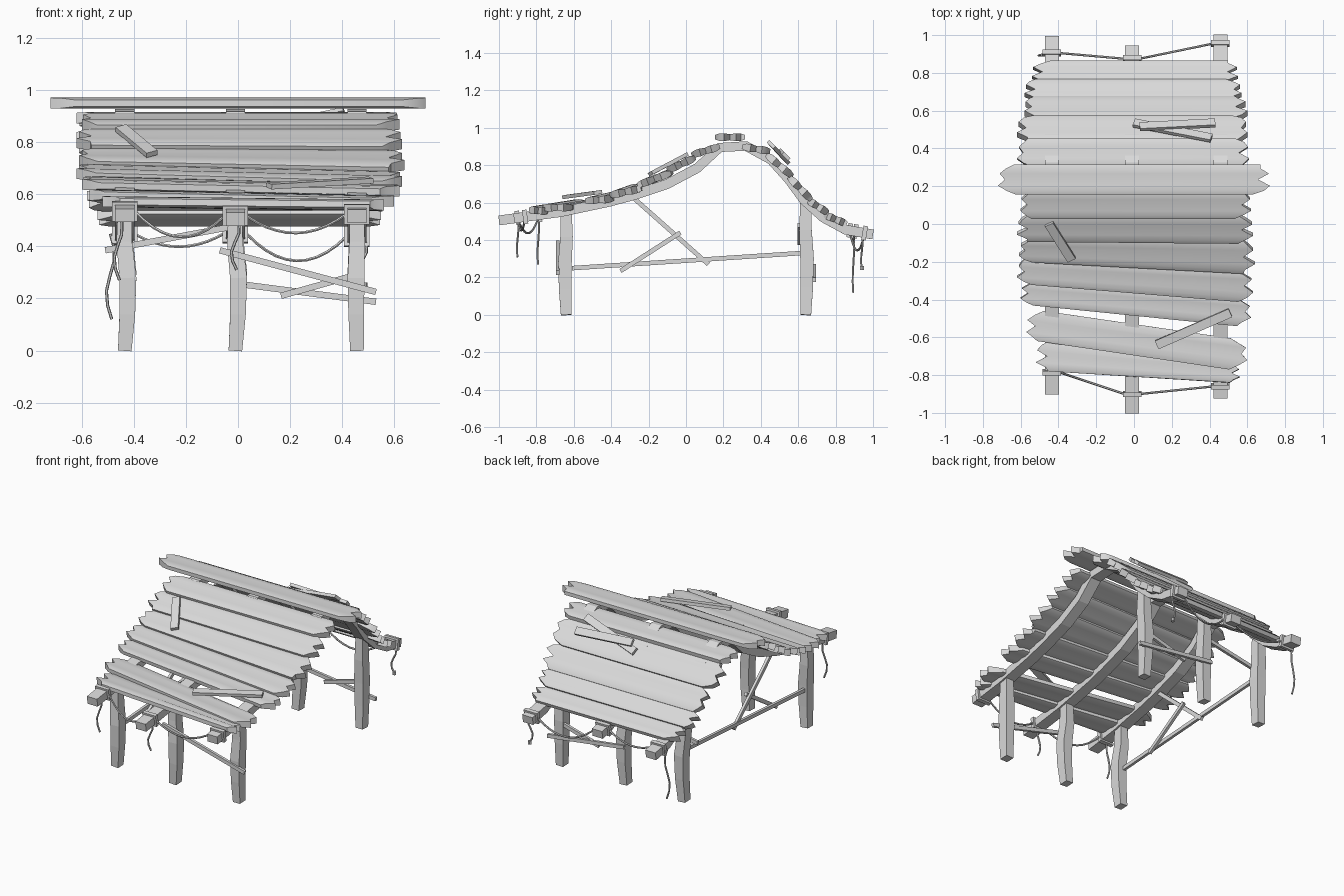
import bpy, math, random
from mathutils import Vector

random.seed(4)
old = bpy.data.objects.get("Cube")
if old:
    bpy.data.objects.remove(old, do_unlink=True)

grey = bpy.data.materials.new("weathered_grey")
grey.use_nodes = True
grey.diffuse_color = (0.7, 0.7, 0.7, 1)
grey.node_tree.nodes["Principled BSDF"].inputs["Base Color"].default_value = (0.7, 0.7, 0.7, 1)

X, Y, Z = Vector((1, 0, 0)), Vector((0, 1, 0)), Vector((0, 0, 1))
smooth = []


def make(name, verts, faces):
    mesh = bpy.data.meshes.new(name)
    mesh.from_pydata(verts, [], faces)
    mesh.materials.append(grey)
    ob = bpy.data.objects.new(name, mesh)
    bpy.context.collection.objects.link(ob)
    return ob


def sweep(name, pts, a, b, ref=Z, sides=4, scale=None):
    """Sweep a rectangle (or round section) of half sizes a, b along pts."""
    pts = [Vector(p) for p in pts]
    verts, faces = [], []
    if sides == 4:
        section = [(1, 1), (-1, 1), (-1, -1), (1, -1)]
    else:
        section = [(math.cos(math.tau * k / sides), math.sin(math.tau * k / sides)) for k in range(sides)]
    for i, p in enumerate(pts):
        t = (pts[min(i + 1, len(pts) - 1)] - pts[max(i - 1, 0)]).normalized()
        side = t.cross(ref).normalized()
        up = side.cross(t)
        s = scale[i] if scale else 1
        verts += [p + side * (a * s * u) + up * (b * s * v) for u, v in section]
        if i:
            o = (i - 1) * sides
            for k in range(sides):
                j = (k + 1) % sides
                faces.append((o + k, o + j, o + sides + j, o + sides + k))
    n = len(verts)
    faces += [tuple(range(sides))[::-1], tuple(range(n - sides, n))]
    return make(name, verts, faces)


# Centre line of the curved rafters, as (y, z)
LINE = [(-1, .505), (-.67, .55), (-.41, .605), (-.28, .64), (-.1, .7), (.06, .785),
        (.18, .895), (.32, .903), (.455, .83), (.55, .725), (.63, .615),
        (.735, .52), (.855, .455), (1, .43)]
# Line on which the lower edges of the roof boards lie
ROOF = [(-.85, .56), (-.68, .588), (-.47, .62), (-.36, .655), (-.2, .715), (-.09, .778), (.03, .855),
        (.16, .925), (.32, .925), (.45, .875), (.57, .74), (.67, .615), (.76, .545), (.86, .487)]


def height(y, line=LINE):
    for (y0, z0), (y1, z1) in zip(line, line[1:]):
        if y <= y1:
            return z0 + (z1 - z0) * (y - y0) / (y1 - y0)
    return line[-1][1]


# Jagged board section: position across, end inset, half thickness
STATIONS = [(0, .09, .012), (.13, .05, .019), (.3, .0, .021), (.5, .06, .016),
            (.7, .01, .021), (.87, .05, .019), (1, .09, .012)]


def board(name, left, right, x0, x1):
    """Board with broken ends; left and right hold its two edge points (y, z)."""
    verts, faces = [], []
    for x, ends, sign in ((x0, left, 1), (x1, right, -1)):
        a, b = Vector((0, *ends[0])), Vector((0, *ends[1]))
        n = X.cross(b - a).normalized()
        for v, inset, h in STATIONS:
            c = a.lerp(b, v) + X * (x + sign * inset * random.uniform(.5, 1.1))
            verts += [c + n * h, c - n * h]
    m = len(STATIONS)
    for i in range(m - 1):
        p, q = 2 * i, 2 * (i + m)
        faces += [(p, q, q + 2, p + 2), (p + 1, p + 3, q + 3, q + 1),
                  (p, p + 2, p + 3, p + 1), (q, q + 1, q + 3, q + 2)]
    e, f = 2 * (m - 1), 2 * (2 * m - 1)
    faces += [(0, 1, 2 * m + 1, 2 * m), (e, f, f + 1, e + 1)]
    smooth.append(make(name, verts, faces))


def roof_edges(low, high):
    """Edge points of a shingled board, its upper edge tucked under the next."""
    tuck = high + math.copysign(.02, high - low)
    pair = [(low, height(low, ROOF)), (tuck, height(tuck, ROOF) - .025)]
    return pair if low < high else pair[::-1]


# Roof boards: lower and upper y at the left end, same at the right end, x range
FRONT = [(.03, .16, .03, .16, -.6, .62), (-.09, .03, -.1, .03, -.62, .63),
         (-.2, -.09, -.26, -.1, -.61, .64), (-.32, -.2, -.41, -.26, -.62, .63),
         (-.43, -.32, -.54, -.41, -.6, .62), (-.62, -.48, -.77, -.625, -.57, .6),
         (-.78, -.64, -.84, -.76, -.52, .56)]
BACK = [(.45, .32, .45, .32, -.62, .61), (.57, .45, .57, .45, -.62, .6),
        (.67, .57, .67, .57, -.58, .6), (.76, .67, .76, .67, -.58, .57),
        (.86, .76, .86, .76, -.54, .55)]
for label, rows in (("front", FRONT), ("back", BACK)):
    for i, (l0, l1, r0, r1, x0, x1) in enumerate(rows):
        board(f"{label}_roof_board_{i + 1}", roof_edges(l0, l1), roof_edges(r0, r1), x0, x1)
ridge = [(.155, .95), (.315, .95)]
board("ridge_board", ridge, ridge, -.72, .72)

# Rafters, posts and rope wraps on each of the three frames
# x, rafter start and end y, front and back wrap y
FRAMES = [(-.435, -.9, .99, -.785, .905), (-.01, -1, .94, -.9, .875), (.457, -.92, 1, -.86, .955)]
for i, (x, y0, y1, wf, wb) in enumerate(FRAMES):
    ys = [y0] + [y for y, z in LINE if y0 < y < y1] + [y1]
    sweep(f"rafter_{i + 1}", [(x, y, height(y)) for y in ys], .037, .026)
    for label, s in (("front", -1), ("back", 1)):
        bend = [0, .01, .012, -.002, 0]
        top = height(.64 * s)
        sweep(f"{label}_post_{i + 1}",
              [(x + b * (1 if i < 2 else -.3), .64 * s + b * .6 * s, top * k / 4) for k, b in enumerate(bend)],
              .026, .029, Y, scale=[1, 1.15, 1.25, 1.15, 1])
    for label, y in (("front", wf), ("back", wb)):
        sweep(f"{label}_wrap_{i + 1}", [(x, y - .012, height(y - .012)), (x, y + .012, height(y + .012))],
              .049, .038)

# Sagging ropes between the rafters
for label, col, sags in (("front", 3, (.09, .07)), ("back", 4, (.05, .1))):
    for i, sag in enumerate(sags):
        a, b = FRAMES[i], FRAMES[i + 1]
        pa = Vector((a[0] + .04, a[col], height(a[col])))
        pb = Vector((b[0] - .04, b[col], height(b[col])))
        pts = [pa.lerp(pb, k / 10) - Z * sag * 4 * (k / 10) * (1 - k / 10) for k in range(11)]
        smooth.append(sweep(f"{label}_rope_{i + 1}", pts, .006, .006, sides=6))

# Loose rope ends
for name, x, y, low in (("front_rope_end_1", -.46, -.79, .27), ("front_rope_end_2", -.01, -.9, .31),
                        ("back_rope_end_1", -.49, .895, .12), ("back_rope_end_2", .48, .94, .25)):
    z = height(y)
    pts = [(x + .016 * math.sin(k * 1.1), y + .004 * math.sin(k), z + (low - z) * k / 6) for k in range(7)]
    smooth.append(sweep(name, pts, .006, .006, Y, 6))
sweep("rope_knot", [(.485, .94, .24), (.485, .94, .262)], .012, .012, Y, 6)

# Braces between the posts
BRACES = {
    "front_brace": ((-.07, -.685, .385), (.53, -.685, .225)),
    "back_upper_brace": ((-.51, .605, .385), (.0, .605, .48)),
    "back_lower_brace": ((-.03, .685, .26), (.53, .685, .187)),
    "back_short_brace": ((.165, .67, .21), (.47, .67, .295)),
    "side_long_brace": ((-.435, -.61, .25), (-.435, .61, .33)),
    "side_diagonal_brace": ((-.43, -.28, .625), (-.43, .12, .27)),
    "side_short_brace": ((-.415, -.35, .235), (-.415, -.03, .44)),
}
for name, ends in BRACES.items():
    sweep(name, ends, .009, .012)

# Loose repair planks lying on the roof
PLANKS = {
    "front_patch_1": ((-.45, .0, .855), (-.33, -.19, .755), (0, -.5, .87)),
    "front_patch_2": ((.12, -.64, .632), (.51, -.47, .655), (0, -.15, 1)),
    "back_patch_1": ((.03, .515, .868), (.43, .535, .848), (0, .7, .7)),
    "back_patch_2": ((0, .535, .825), (.41, .455, .912), (0, .7, .7)),
}
for name, (a, b, n) in PLANKS.items():
    sweep(name, (a, b), .024, .01, Vector(n))

# Soft shading with sharp edges on boards and ropes
bpy.ops.object.select_all(action="DESELECT")
for ob in smooth:
    ob.select_set(True)
bpy.context.view_layer.objects.active = smooth[0]
bpy.ops.object.shade_smooth_by_angle(angle=math.radians(35))
